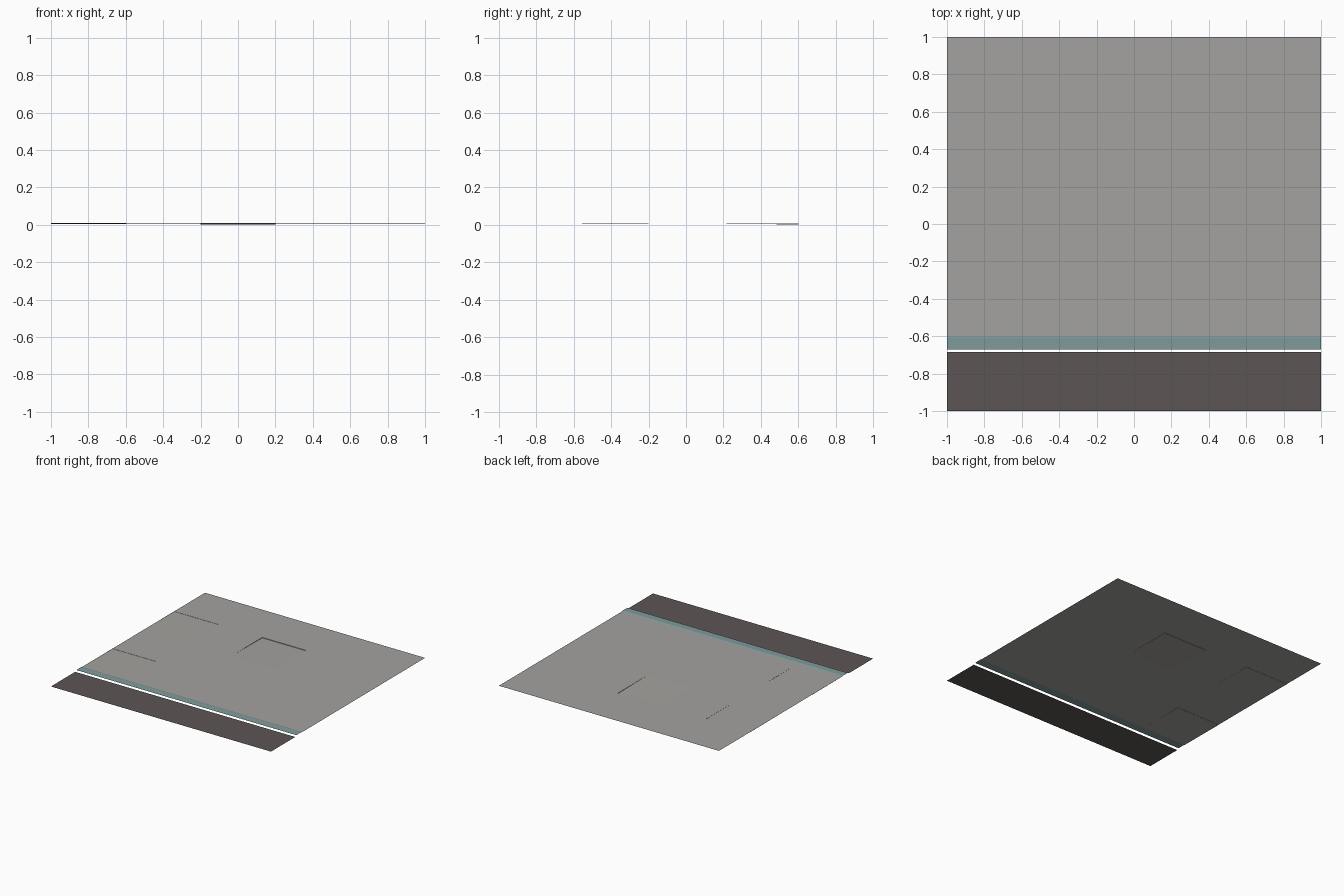
import bpy, bmesh

if "Cube" in bpy.data.objects:
    bpy.data.objects.remove(bpy.data.objects["Cube"])

def material(name, rgb):
    m = bpy.data.materials.new(name)
    m.diffuse_color = (*rgb, 1)
    m.use_nodes = True
    m.node_tree.nodes["Principled BSDF"].inputs["Base Color"].default_value = m.diffuse_color
    return m

PAVING = material("paving grey", (0.37, 0.362, 0.348))
ROAD = material("asphalt brown", (0.108, 0.092, 0.090))
KERB = material("kerb blue grey", (0.216, 0.325, 0.330))

def finish(name, bm, mat):
    me = bpy.data.meshes.new(name)
    bm.to_mesh(me)
    bm.free()
    me.materials.append(mat)
    bpy.context.collection.objects.link(bpy.data.objects.new(name, me))

def strip(name, profile, mat):
    """Extrude an open (y, z) profile across the tile in x."""
    bm = bmesh.new()
    rows = [[bm.verts.new((x, y, z)) for x in (-1, 1)] for y, z in profile]
    for a, b in zip(rows, rows[1:]):
        bm.faces.new((a[0], a[1], b[1], b[0]))
    finish(name, bm, mat)

# road sheet, then an open gutter gap, then the kerb with a sloped back edge
strip("road", [(-1, 0), (-0.685, 0)], ROAD)
strip("kerb", [(-0.67, 0.009), (-0.608, 0.010), (-0.596, 0.006)], KERB)

# paving sheet: square slabs, a few with their back edge slightly sunk
TOP, SIZE, BEVEL = 0.006, 0.4, 0.006
SUNK = {(0, 0): 0.0015, (0, 2): 0.0015, (2, 2): 0.004}
bm = bmesh.new()
for i in range(5):
    for j in range(4):
        x0, y0 = -1 + i * SIZE, -0.6 + j * SIZE
        x1, y1 = x0 + SIZE, y0 + SIZE
        v = [bm.verts.new((x, y, TOP)) for x, y in
             ((x0, y0), (x1, y0), (x1, y1), (x0, y1))]
        f = bm.faces.new(v)
        if (i, j) in SUNK:
            bmesh.ops.inset_individual(bm, faces=[f], thickness=BEVEL)
            for c in f.verts:
                if c.co.y > y0 + SIZE / 2:
                    c.co.z -= SUNK[i, j]
bmesh.ops.remove_doubles(bm, verts=bm.verts, dist=1e-4)
finish("paving_slabs", bm, PAVING)
